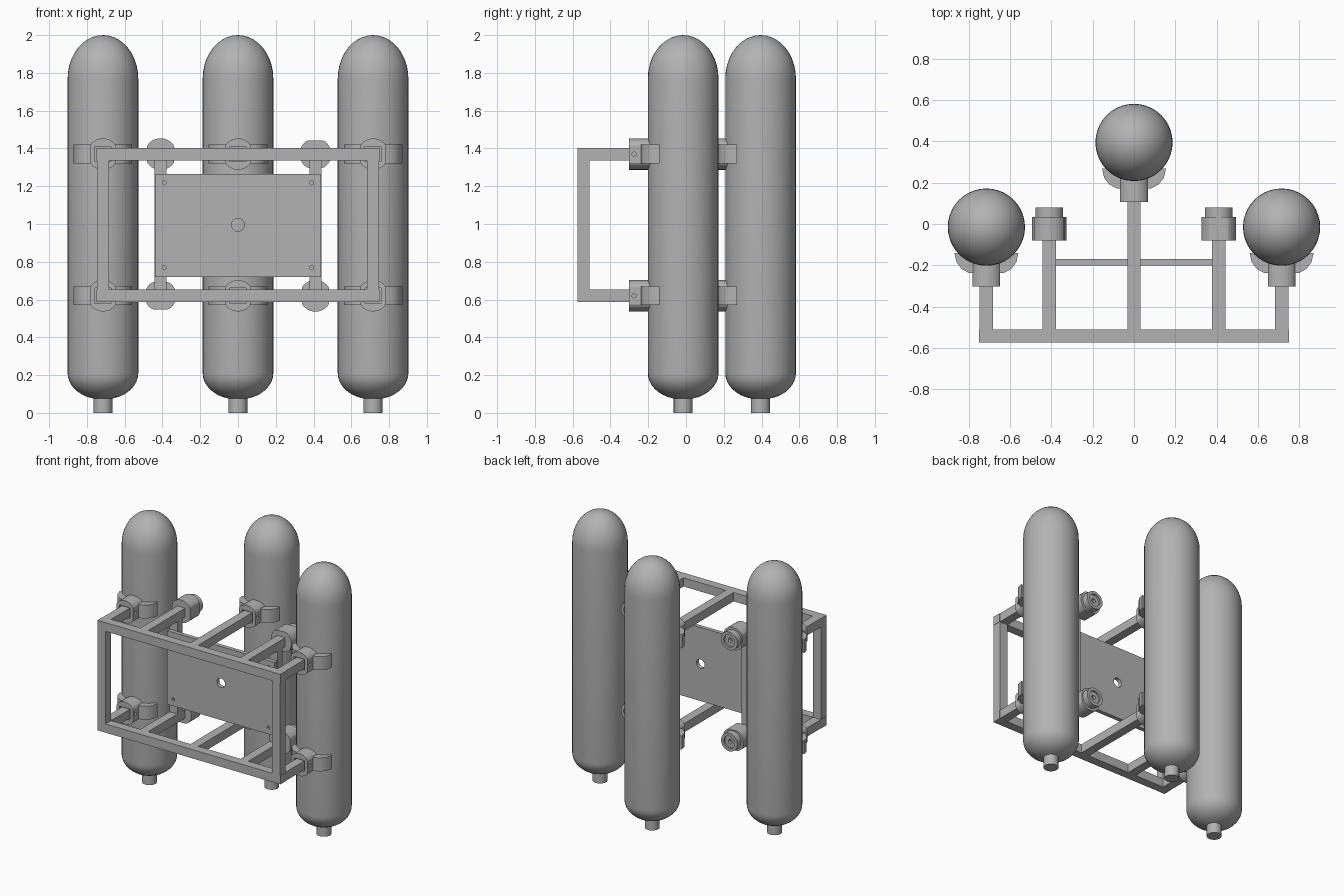
import bpy, bmesh, math
from mathutils import Vector

if "Cube" in bpy.data.objects:
    bpy.data.objects.remove(bpy.data.objects["Cube"])

grey = bpy.data.materials.new("plain grey")
grey.diffuse_color = (0.45, 0.45, 0.45, 1)
grey.use_nodes = True
grey.node_tree.nodes["Principled BSDF"].inputs["Base Color"].default_value = grey.diffuse_color
TAU = 2 * math.pi


def finish(name, bm, smooth=False):
    bmesh.ops.recalc_face_normals(bm, faces=bm.faces)
    me = bpy.data.meshes.new(name)
    bm.to_mesh(me)
    bm.free()
    me.materials.append(grey)
    ob = bpy.data.objects.new(name, me)
    bpy.context.collection.objects.link(ob)
    if smooth:
        bpy.ops.object.select_all(action='DESELECT')
        ob.select_set(True)
        bpy.context.view_layer.objects.active = ob
        bpy.ops.object.shade_smooth_by_angle(angle=math.radians(30))
    return ob


def box(name, x0, x1, y0, y1, z0, z1):
    bm = bmesh.new()
    bmesh.ops.create_cube(bm, size=1)
    for v in bm.verts:
        v.co = Vector(((x0 + x1) / 2 + v.co.x * (x1 - x0),
                       (y0 + y1) / 2 + v.co.y * (y1 - y0),
                       (z0 + z1) / 2 + v.co.z * (z1 - z0)))
    return finish(name, bm)


def prism(name, pts, axis, lo, hi, centre, smooth=False):
    """Extrude a closed 2D outline along x, y or z."""
    place = {'x': lambda a, b, t: (t, a, b),
             'y': lambda a, b, t: (a, t, b),
             'z': lambda a, b, t: (a, b, t)}[axis]
    bm = bmesh.new()
    rings = [[bm.verts.new(Vector(place(a, b, t)) + Vector(centre)) for a, b in pts]
             for t in (lo, hi)]
    n = len(pts)
    bm.faces.new(rings[0])
    bm.faces.new(rings[1])
    for i in range(n):
        j = (i + 1) % n
        bm.faces.new((rings[0][i], rings[0][j], rings[1][j], rings[1][i]))
    return finish(name, bm, smooth)


def circle(r, n=24):
    return [(r * math.cos(TAU * i / n), r * math.sin(TAU * i / n)) for i in range(n)]


def clipped(r, half, flip=False):
    pts = [(max(-half, min(half, a)), b) for a, b in circle(r, 32)]
    return [(b, a) for a, b in pts] if flip else pts


def cut(ob, *cutters):
    for c in cutters:
        m = ob.modifiers.new("cut", 'BOOLEAN')
        m.operation, m.object, m.solver = 'DIFFERENCE', c, 'EXACT'
        bpy.context.view_layer.objects.active = ob
        bpy.ops.object.modifier_apply(modifier=m.name)
        bpy.data.objects.remove(c, do_unlink=True)


def tank(x, y):
    R, n = 0.187, 40
    steps = [i * math.pi / 20 for i in range(11)]
    prof = [(0.05, 0), (0.05, 0.076)]                        # neck
    prof += [(R * math.cos(a), 0.21 - 0.14 * math.sin(a))    # lower dome
             for a in reversed(steps) if R * math.cos(a) > 0.06]
    prof += [(R * math.cos(a), 1.77 + 0.23 * math.sin(a)) for a in steps[:-1]]
    bm = bmesh.new()
    rings = [[bm.verts.new((x + r * math.cos(TAU * i / n), y + r * math.sin(TAU * i / n), z))
              for i in range(n)] for r, z in prof]
    for a, b in zip(rings, rings[1:]):
        for i in range(n):
            j = (i + 1) % n
            bm.faces.new((a[i], a[j], b[j], b[i]))
    bm.faces.new(rings[0])
    tip = bm.verts.new((x, y, 2.0))
    for i in range(n):
        bm.faces.new((rings[-1][i], rings[-1][(i + 1) % n], tip))
    finish("tank", bm, True)


def clamp(x, y, z):
    # curved saddle against the tank
    half = [(0, -0.225), (0.085, -0.222), (0.12, -0.203), (0.145, -0.17), (0.155, -0.125)]
    a0 = math.acos(0.125 / 0.187)
    inner = [(0.187 * math.sin(a0 * k / 8), -0.187 * math.cos(a0 * k / 8)) for k in range(8, -9, -1)]
    pts = half + inner + [(-a, b) for a, b in reversed(half[1:])]
    prism("clamp_saddle", pts, 'z', -0.05, 0.05, (x, y, z), True)
    # round socket with flat sides, bar recess and cross pin hole
    ob = prism("clamp_socket", clipped(0.083, 0.067), 'y', -0.288, -0.175, (x, y, z))
    cut(ob,
        box("cutter", x - 0.043, x + 0.043, y - 0.32, y - 0.23, z - 0.04, z + 0.04),
        prism("cutter", circle(0.011, 12), 'x', -0.1, 0.1, (x, y - 0.26, z)))


# three tanks, each held by two clamps
LEVELS = (0.62, 1.37)
for tx, ty in ((-0.715, -0.015), (0.715, -0.015), (0, 0.395)):
    tank(tx, ty)
    for z in LEVELS:
        clamp(tx, ty, z)

# square bar frame
h = 0.0325
for z in LEVELS:
    box("front_rail", -0.75, 0.75, -0.575, -0.51, z - h, z + h)
    for x, end in ((-0.715, -0.244), (0.715, -0.244), (0, 0.166),
                   (-0.41, -0.08), (0.41, -0.08)):
        box("arm", x - h, x + h, -0.51, end, z - h, z + h)
for s in (-1, 1):
    box("front_post", s * 0.715 - h, s * 0.715 + h, -0.575, -0.51, LEVELS[0] + h, LEVELS[1] - h)
    box("plate_post", s * 0.41 - h, s * 0.41 + h, -0.17, -0.11, LEVELS[0] + h, LEVELS[1] - h)

# mounting plate with centre and corner holes
plate = box("mounting_plate", -0.44, 0.44, -0.2, -0.17, 0.72, 1.265)
cut(plate, prism("cutter", circle(0.034), 'y', -0.3, -0.1, (0, 0, 0.995)),
    *[prism("cutter", circle(0.011, 12), 'y', -0.3, -0.185, (x, 0, z))
      for x in (-0.39, 0.39) for z in (0.77, 1.218)])

# connector heads on the inner arms
for s in (-1, 1):
    for z in LEVELS:
        flip = (s > 0) == (z > 1)
        prism("connector_body", clipped(0.084, 0.073, flip), 'y', -0.08, 0.035, (s * 0.41, 0, z))
        cap = prism("connector_cap", circle(0.067, 32), 'y', 0.035, 0.08, (s * 0.41, 0, z), True)
        cut(cap, prism("cutter", circle(0.045), 'y', 0.068, 0.1, (s * 0.41, 0, z)),
            prism("cutter", circle(0.016, 16), 'y', 0.045, 0.1, (s * 0.41, 0, z)))
